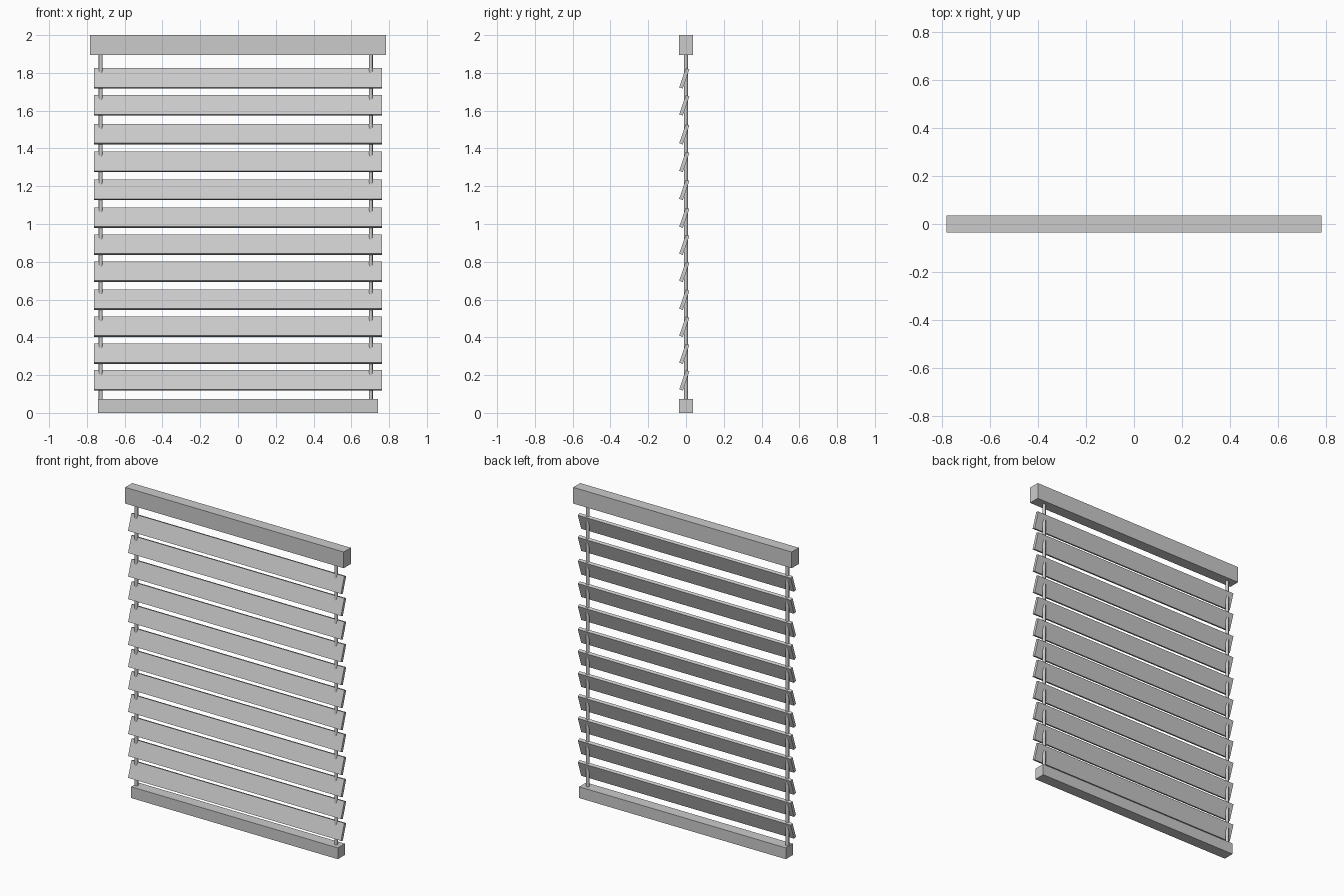
import bpy
import math

if "Cube" in bpy.data.objects:
    bpy.data.objects.remove(bpy.data.objects["Cube"])


def box(name, size, loc, tilt=0.0):
    bpy.ops.mesh.primitive_cube_add(size=1, location=loc)
    ob = bpy.context.object
    ob.name = name
    ob.scale = size
    bpy.ops.object.transform_apply(location=False, rotation=False, scale=True)
    ob.rotation_euler.x = tilt
    return ob


def rod(name, x, z0, z1, radius=0.0105):
    bpy.ops.mesh.primitive_cylinder_add(vertices=16, radius=radius, depth=z1 - z0,
                                        location=(x, 0, (z0 + z1) / 2))
    ob = bpy.context.object
    ob.name = name
    bpy.ops.object.shade_smooth_by_angle(angle=math.radians(40))
    return ob


# Head rail and bottom rail
box("head_rail", (1.565, 0.072, 0.105), (0, 0, 1.9475))
box("bottom_rail", (1.48, 0.072, 0.073), (0, 0, 0.0365))

# Slightly unevenly spaced slats, leaning back at the top
slat_heights = [0.172, 0.313, 0.456, 0.599, 0.747, 0.890,
                1.033, 1.181, 1.329, 1.475, 1.628, 1.771]
for i, z in enumerate(slat_heights, 1):
    box(f"slat_{i:02d}", (1.525, 0.02, 0.107), (0, -0.009, z), math.radians(-19))

# Support rods between the rails
rod("left_rod", -0.727, 0.07, 1.90)
rod("right_rod", 0.703, 0.07, 1.90)
